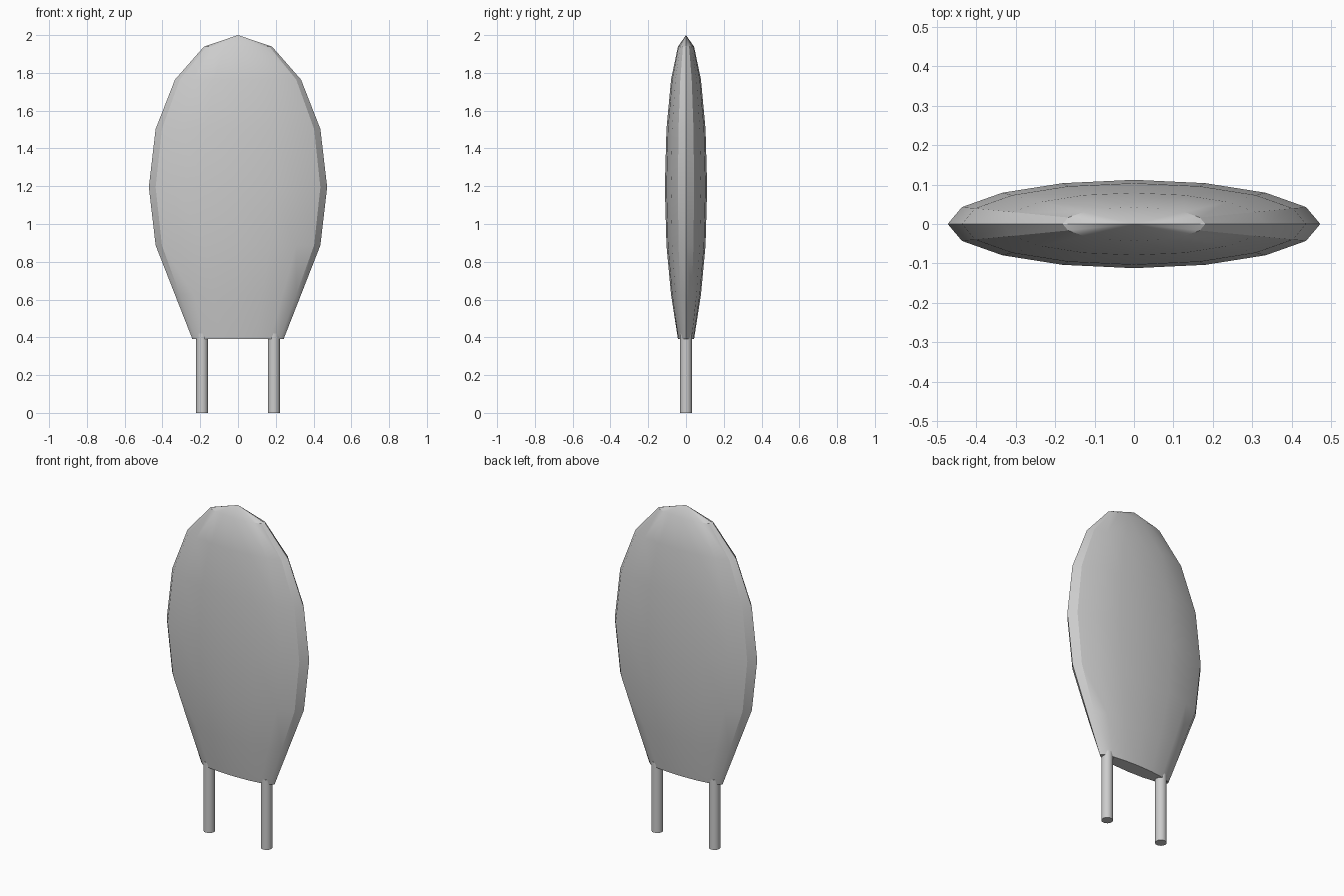
import bpy, bmesh, math
from mathutils import Matrix

if "Cube" in bpy.data.objects:
    bpy.data.objects.remove(bpy.data.objects["Cube"], do_unlink=True)

grey = bpy.data.materials.new("light_grey")
grey.use_nodes = True
grey.diffuse_color = (0.6, 0.6, 0.6, 1)
grey.node_tree.nodes["Principled BSDF"].inputs["Base Color"].default_value = (0.6, 0.6, 0.6, 1)


def add_object(name, bm):
    """Turn a bmesh into a grey object, smooth apart from its sharp edges."""
    bmesh.ops.recalc_face_normals(bm, faces=bm.faces)
    mesh = bpy.data.meshes.new(name)
    bm.to_mesh(mesh)
    bm.free()
    mesh.materials.append(grey)
    obj = bpy.data.objects.new(name, mesh)
    bpy.context.collection.objects.link(obj)
    bpy.ops.object.select_all(action="DESELECT")
    obj.select_set(True)
    bpy.context.view_layer.objects.active = obj
    bpy.ops.object.shade_smooth_by_angle(angle=math.radians(30))
    return obj


# Panel: flattened sphere with its lowest ring widened into a flat base
CENTRE, HEIGHT = 1.195, 0.805
bm = bmesh.new()
bmesh.ops.create_uvsphere(bm, u_segments=16, v_segments=8, radius=1)
south_pole = min(bm.verts, key=lambda v: v.co.z)
bmesh.ops.delete(bm, geom=[south_pole], context="VERTS")
base_ring = [v for v in bm.verts if v.co.z < -0.8]
bmesh.ops.holes_fill(bm, edges=[e for e in bm.edges if e.is_boundary])
bmesh.ops.scale(bm, vec=(0.472, 0.112, HEIGHT), verts=bm.verts)
bmesh.ops.translate(bm, vec=(0, 0, CENTRE), verts=bm.verts)
for v in base_ring:
    v.co.x *= 1.34
    v.co.z = 0.392
add_object("panel", bm)

# Legs: two round posts running up into the base
LEG_TOP = 0.42
for side, x in (("left", 0.19), ("right", -0.19)):
    bm = bmesh.new()
    bmesh.ops.create_cone(bm, cap_ends=True, segments=16, radius1=0.032, radius2=0.032,
                          depth=LEG_TOP, matrix=Matrix.Translation((x, 0, LEG_TOP / 2)))
    add_object(side + "_leg", bm)
